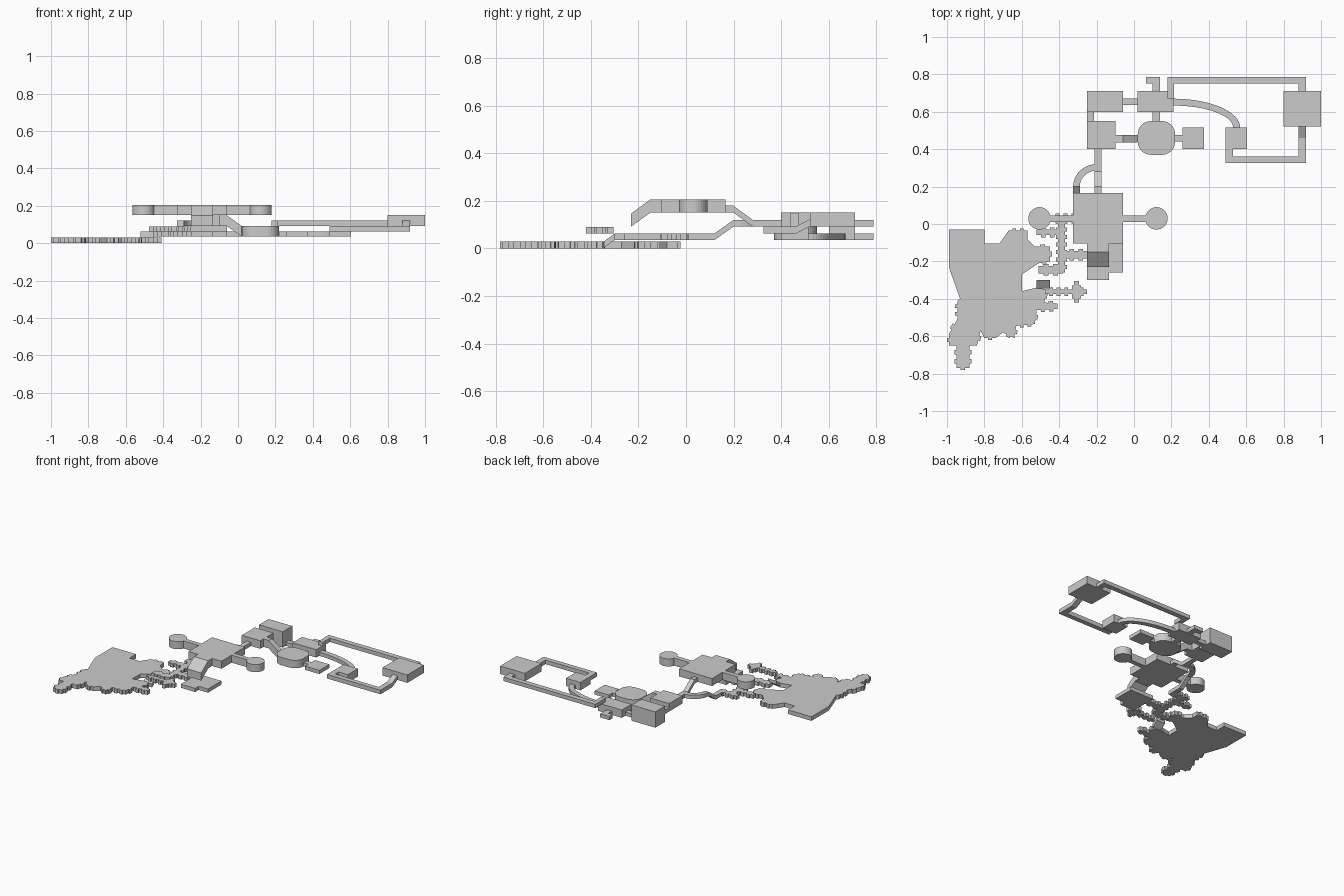
import bpy, bmesh
from math import sin, cos, pi, hypot

if "Cube" in bpy.data.objects:
    bpy.data.objects.remove(bpy.data.objects["Cube"])

# height levels shared by the floors
A, B, C, D, E, F = 0.035, 0.062, 0.092, 0.12, 0.15, 0.205


def finish(name, bm):
    bmesh.ops.recalc_face_normals(bm, faces=bm.faces)
    me = bpy.data.meshes.new(name)
    bm.to_mesh(me)
    bm.free()
    ob = bpy.data.objects.new(name, me)
    bpy.context.collection.objects.link(ob)
    return ob


def prism(name, pts, z0, z1):
    bm = bmesh.new()
    f = bm.faces.new([bm.verts.new((x, y, z0)) for x, y in pts])
    r = bmesh.ops.extrude_face_region(bm, geom=[f], use_keep_orig=True)
    for v in r["geom"]:
        if isinstance(v, bmesh.types.BMVert):
            v.co.z = z1
    return finish(name, bm)


def box(name, x0, x1, y0, y1, z0, z1):
    return prism(name, [(x0, y0), (x0, y1), (x1, y1), (x1, y0)], z0, z1)


def ramp(name, axis, a0, a1, w0, w1, za, zb, h):
    """Sloped passage: floor za at a0, floor zb at a1, height h."""
    bm = bmesh.new()
    ring = []
    for w in (w0, w1):
        prof = [(a0, za), (a1, zb), (a1, zb + h), (a0, za + h)]
        ring.append([bm.verts.new((a, w, z) if axis == 'x' else (w, a, z)) for a, z in prof])
    p, q = ring
    bm.faces.new(p)
    bm.faces.new(q)
    for i in range(4):
        j = (i + 1) % 4
        bm.faces.new((p[i], p[j], q[j], q[i]))
    return finish(name, bm)


def ellipse(cx, cy, a, b, t0, t1, n):
    return [(cx + a * cos(t0 + (t1 - t0) * i / n), cy + b * sin(t0 + (t1 - t0) * i / n))
            for i in range(n + 1)]


def jagged(pts, smooth=(), step=0.02, out=0.011):
    """Crenellate a clockwise outline, leaving the listed edges smooth."""
    res = []
    for i, (x0, y0) in enumerate(pts):
        x1, y1 = pts[(i + 1) % len(pts)]
        dx, dy = x1 - x0, y1 - y0
        ln = hypot(dx, dy)
        res.append((x0, y0))
        k = int((ln / step - 1) // 2)
        if i in smooth or k < 1:
            continue
        nx, ny = -dy / ln * out, dx / ln * out
        n = 2 * k + 1
        for j in range(k):
            for m, o in ((2*j+1, 0), (2*j+1, 1), (2*j+2, 1), (2*j+2, 0)):
                res.append((x0 + dx*m/n + nx*o, y0 + dy*m/n + ny*o))
    return res


def rough_box(name, x0, x1, y0, y1, z0, z1):
    return prism(name, jagged([(x0, y0), (x0, y1), (x1, y1), (x1, y0)]), z0, z1)


# large rough cave at ground level
cave = [(-.99, -.03), (-.80, -.03), (-.80, -.105), (-.72, -.105), (-.67, -.035), (-.57, -.035),
        (-.57, -.08), (-.53, -.12), (-.45, -.12), (-.45, -.20), (-.51, -.21), (-.60, -.27),
        (-.60, -.36), (-.52, -.34), (-.47, -.35), (-.48, -.42), (-.41, -.425), (-.41, -.455),
        (-.52, -.46), (-.53, -.535), (-.63, -.545), (-.64, -.61), (-.70, -.58), (-.74, -.61),
        (-.80, -.61), (-.82, -.57), (-.84, -.65), (-.88, -.65), (-.88, -.77), (-.95, -.77),
        (-.95, -.65), (-.99, -.65), (-.99, -.59), (-.945, -.51), (-.945, -.41), (-.93, -.40),
        (-.99, -.23)]
prism("cave_floor", jagged(cave, smooth=(0, 1, 2, 3, 10, 11, 12, 35, 36)), 0, 0.03)

# rough tunnels above the cave
ramp("cave_ramp", 'y', -.345, -.30, -.52, -.45, 0.002, A, .027)
rough_box("tunnel_landing", -.51, -.38, -.265, -.225, A, B)
rough_box("tunnel_main", -.405, -.37, -.26, .04, A, B)
rough_box("tunnel_west_branch", -.52, -.40, -.06, -.03, A, B)
rough_box("tunnel_east_branch", -.37, -.25, -.185, -.145, A, B)
rough_box("tunnel_north_branch", -.44, -.29, .015, .045, A, B)
rough_box("cross_tunnel_long", -.475, -.25, -.375, -.35, B, .09)
rough_box("cross_tunnel_short", -.32, -.295, -.42, -.305, B, .09)

# lower front room
prism("lower_room", [(-.25, -.30), (-.25, -.105), (-.06, -.105), (-.06, -.26),
                     (-.135, -.26), (-.135, -.30)], A, B)

# main hall with two round turrets
box("main_hall", -.325, -.06, -.105, .165, E, F)
for side, cx, x0, x1 in (("west", -.505, -.455, -.325), ("east", .12, -.06, .07)):
    prism("turret_" + side, ellipse(cx, .03, .06, .06, 0, 2 * pi, 32)[:-1], E, F)
    box("turret_passage_" + side, x0, x1, .012, .046, E, F)
box("hall_porch", -.25, -.135, -.15, -.105, E, F)
ramp("hall_front_ramp", 'y', -.23, -.15, -.25, -.135, C, E, .055)

# passages from the hall to the back rooms
box("under_hall_passage", -.325, -.29, .01, .12, A, B)
ramp("under_hall_ramp", 'y', .12, .20, -.325, -.29, A, C, .028)
prism("curved_passage", ellipse(-.2, .2, .125, .12, pi, pi / 2, 12)
      + ellipse(-.2, .2, .09, .085, pi / 2, pi, 12), C, D)
box("hall_back_passage", -.21, -.175, .165, .20, E, .18)
ramp("hall_back_ramp", 'y', .20, .28, -.21, -.175, E, C, .028)
box("back_passage", -.21, -.175, .28, .40, C, D)

# back rooms and their links
box("west_room", -.25, -.10, .40, .55, C, E)
box("west_link", -.25, -.215, .55, .60, C, D)
box("tall_room", -.25, -.06, .60, .71, A, E)
box("tall_room_link", -.06, .02, .635, .67, A, B)
box("north_room", .02, .21, .60, .71, A, C)
box("west_room_porch", -.10, -.06, .437, .475, C, E)
ramp("round_room_ramp", 'x', -.06, .02, .437, .475, C, A, .057)
rr = []
for k, (cx, cy) in enumerate(((.15, .48), (.09, .48), (.09, .44), (.15, .44))):
    rr += ellipse(cx, cy, .07, .07, k * pi / 2, (k + 1) * pi / 2, 8)
prism("round_room", rr, A, C)
box("round_room_north_link", .10, .14, .545, .60, A, B)
box("round_room_east_link", .215, .26, .44, .475, A, B)
box("east_closet", .26, .375, .40, .515, A, B)
prism("hooked_stub", [(.065, .75), (.065, .787), (.14, .787), (.14, .71), (.10, .71), (.10, .75)],
      A, B)

# far east loop
prism("sweeping_passage", ellipse(.21, .515, .358, .155, pi / 2, 0, 16)
      + ellipse(.21, .515, .32, .118, 0, pi / 2, 16), A, B)
box("small_east_room", .49, .605, .40, .515, A, C)
prism("south_loop_passage", [(.49, .40), (.53, .40), (.53, .36), (.88, .36), (.88, .46),
                             (.92, .46), (.92, .325), (.49, .325)], B, C)
ramp("east_room_ramp", 'y', .46, .52, .88, .92, B, C, .03)
box("far_east_room", .80, 1.0, .52, .71, C, E)
prism("north_loop_passage", [(.18, .67), (.18, .787), (.92, .787), (.92, .71), (.88, .71),
                             (.88, .75), (.215, .75), (.215, .67)], C, D)
